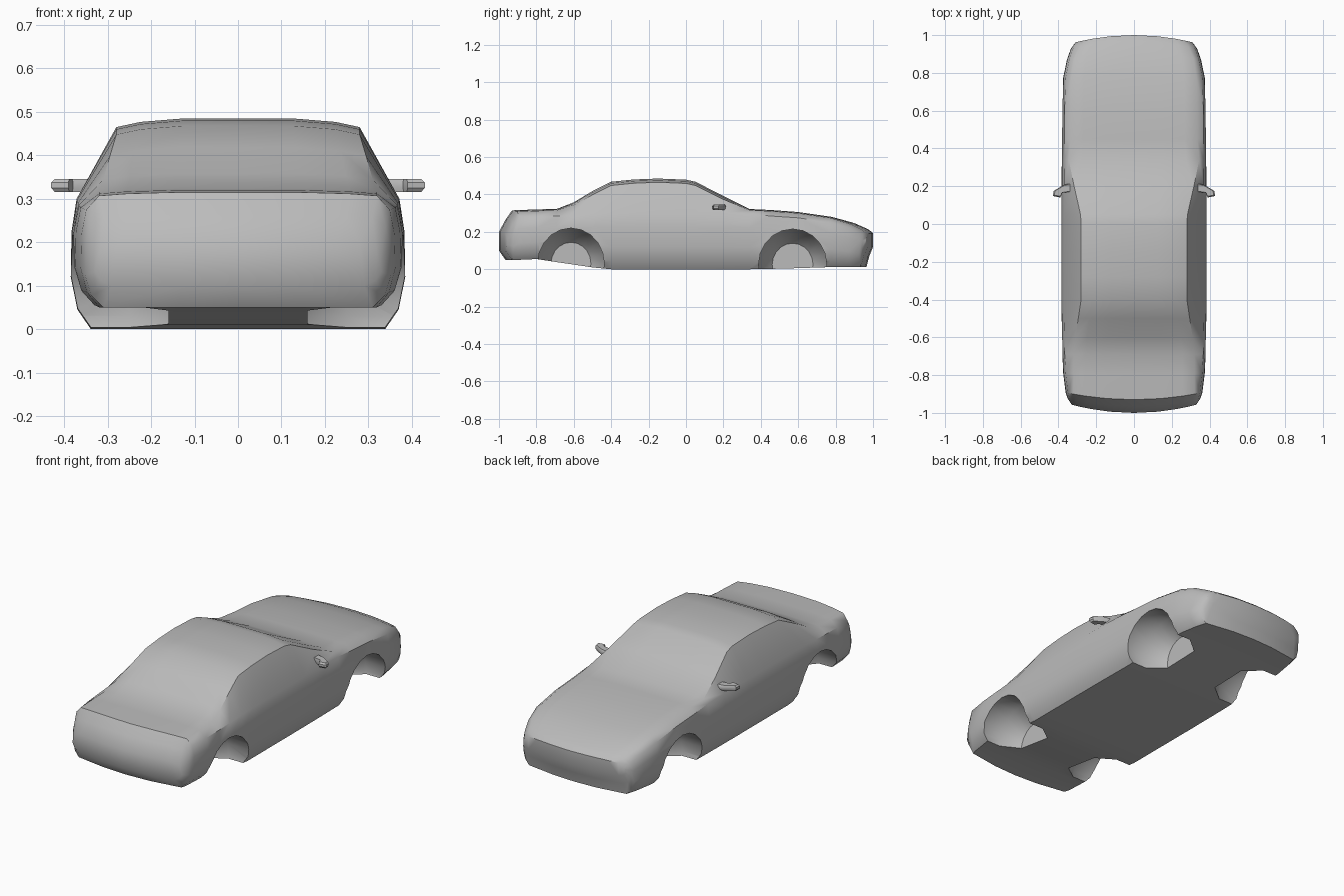
import bpy, bmesh, math
from mathutils import Matrix

cube = bpy.data.objects.get("Cube")
if cube:
    bpy.data.objects.remove(cube, do_unlink=True)

grey = bpy.data.materials.new("body grey")
grey.use_nodes = True
GREY = (0.5, 0.5, 0.5, 1)
grey.diffuse_color = GREY
grey.node_tree.nodes["Principled BSDF"].inputs["Base Color"].default_value = GREY


def make_object(name, bm):
    bmesh.ops.recalc_face_normals(bm, faces=bm.faces)
    mesh = bpy.data.meshes.new(name)
    bm.to_mesh(mesh)
    bm.free()
    mesh.materials.append(grey)
    obj = bpy.data.objects.new(name, mesh)
    bpy.context.collection.objects.link(obj)
    return obj


def activate(obj):
    bpy.ops.object.select_all(action='DESELECT')
    obj.select_set(True)
    bpy.context.view_layer.objects.active = obj


def smooth(obj, angle):
    activate(obj)
    bpy.ops.object.shade_smooth_by_angle(angle=math.radians(angle))


# Body stations: y, half width, floor z, shoulder z, top half width, top z
STATIONS = [
    (-1.0, .33, .10, .18, .28, .20),
    (-.965, .352, .05, .235, .31, .265),
    (-.93, .362, .05, .275, .32, .315),
    (-.8, .375, .055, .28, .32, .32),
    (-.69, .38, .038, .285, .32, .323),
    (-.6, .382, .025, .29, .31, .358),
    (-.5, .384, .01, .297, .295, .418),
    (-.4, .385, 0, .3, .28, .468),
    (-.28, .385, 0, .3, .28, .48),
    (-.15, .385, 0, .3, .28, .485),
    (0, .385, 0, .3, .28, .479),
    (.05, .385, 0, .3, .283, .468),
    (.2, .384, 0, .3, .317, .392),
    (.34, .382, 0, .295, .345, .322),
    (.45, .382, .002, .285, .335, .317),
    (.6, .381, .006, .275, .335, .306),
    (.78, .375, .012, .25, .33, .28),
    (.9, .355, .012, .22, .315, .247),
    (.965, .335, .012, .19, .29, .218),
    (.98, .325, .07, .18, .285, .21),
    (1.0, .31, .12, .17, .27, .193),
]


def half_section(y, w, floor, shoulder, wr, top):
    rise = shoulder - floor
    pts = [(0, floor), (.45 * wr, floor), (.88 * w, floor)]
    pts += [(w * k, floor + rise * t) for k, t in
            ((.96, .15), (1, .4), (.995, .75), (.965, 1))]
    drop = min(1, (top - shoulder) / .1)
    pts += [(wr, top - .02 * drop), (.8 * wr, top - .008 * drop),
            (.45 * wr, top), (0, top)]
    # Both ends bow outward in plan
    blend = max(0, (abs(y) - .75) / .25)
    bow = math.copysign(.4 * blend, y)
    return [(x, y - bow * x * x, z) for x, z in pts]


# Body: half loft, closed at the ends and mirrored
bm = bmesh.new()
rings = [[bm.verts.new(p) for p in half_section(*s)] for s in STATIONS]
for a, b in zip(rings, rings[1:]):
    for i in range(10):
        bm.faces.new((a[i], a[i + 1], b[i + 1], b[i]))
for ring in (rings[0], rings[-1]):
    for i in range(4):
        bm.faces.new((ring[i], ring[i + 1], ring[9 - i], ring[10 - i]))
    bm.faces.new(ring[4:7])
geom = bm.verts[:] + bm.edges[:] + bm.faces[:]
bmesh.ops.mirror(bm, geom=geom, axis='X', merge_dist=.0005)
body = make_object("car_body", bm)


# Wheel wells: arched cutters that taper toward the centre
def well_cutter(side, y, z, ry, rz, sides=20):
    bm = bmesh.new()
    loops = []
    for x, k in ((.5, 1), (.25, 1), (.16, .6)):
        loops.append([bm.verts.new((side * x,
                                    y + ry * k * math.cos(math.tau * i / sides),
                                    z + rz * k * math.sin(math.tau * i / sides)))
                      for i in range(sides)])
    for a, b in zip(loops, loops[1:]):
        for i in range(sides):
            j = (i + 1) % sides
            bm.faces.new((a[i], a[j], b[j], b[i]))
    bm.faces.new(loops[0])
    bm.faces.new(loops[-1])
    cutter = make_object("wheel_well_cutter", bm)
    cutter.hide_render = True
    return cutter


for side in (-1, 1):
    for y, z, ry, rz in ((-.615, .03, .178, .19), (.57, .025, .182, .19)):
        cutter = well_cutter(side, y, z, ry, rz)
        cut = body.modifiers.new("wheel_well", 'BOOLEAN')
        cut.operation = 'DIFFERENCE'
        cut.solver = 'EXACT'
        cut.object = cutter
        activate(body)
        bpy.ops.object.modifier_apply(modifier=cut.name)
        bpy.data.objects.remove(cutter, do_unlink=True)
smooth(body, 40)

# Door mirrors: angled plan outline, thinned at the rim
MIRROR_PLAN = [(.33, .215), (.37, .208), (.425, .175), (.43, .148),
               (.39, .14), (.38, .165), (.33, .172)]
for side, name in ((1, "left_mirror"), (-1, "right_mirror")):
    bm = bmesh.new()
    layers = []
    for z, k in ((.316, .82), (.325, 1), (.337, 1), (.346, .82)):
        layers.append([bm.verts.new((side * (.385 + (x - .385) * k),
                                     .176 + (y - .176) * k, z))
                       for x, y in MIRROR_PLAN])
    n = len(MIRROR_PLAN)
    for a, b in zip(layers, layers[1:]):
        for i in range(n):
            j = (i + 1) % n
            bm.faces.new((a[i], a[j], b[j], b[i]))
    bm.faces.new(layers[0])
    bm.faces.new(layers[-1])
    smooth(make_object(name, bm), 30)
